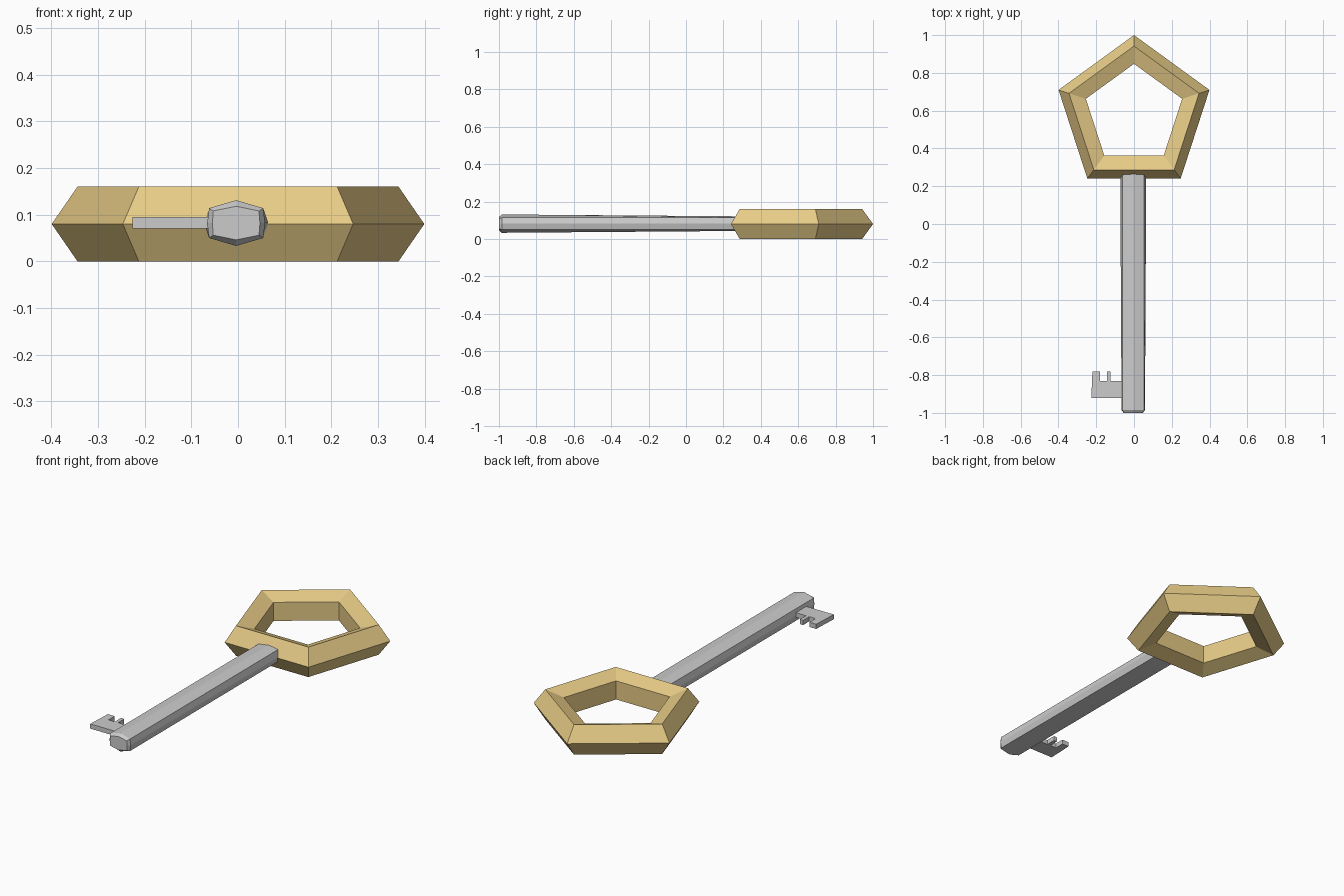
import bpy, bmesh, math

if "Cube" in bpy.data.objects:
    bpy.data.objects.remove(bpy.data.objects["Cube"])

MID_Z = 0.08


def mesh_object(name, bm):
    bmesh.ops.recalc_face_normals(bm, faces=bm.faces)
    mesh = bpy.data.meshes.new(name)
    bm.to_mesh(mesh)
    bm.free()
    obj = bpy.data.objects.new(name, mesh)
    bpy.context.collection.objects.link(obj)
    return obj


# Handle: five-sided ring with a five-sided section
bpy.ops.mesh.primitive_torus_add(major_segments=5, minor_segments=5,
                                 major_radius=0.336, minor_radius=0.084,
                                 location=(0, 0.58, MID_Z),
                                 rotation=(0, 0, math.pi / 2))
bow = bpy.context.object
bow.name = "handle_ring"
gold = bpy.data.materials.new("gold")
gold.diffuse_color = (0.8, 0.6, 0.24, 1)
gold.use_nodes = True
gold.node_tree.nodes["Principled BSDF"].inputs["Base Color"].default_value = gold.diffuse_color
bow.data.materials.append(gold)

# Shaft: faceted loft that gets wider and flatter toward the handle
# each station: y, top half height, shoulder x, shoulder z, side half width
stations = [(-1.0, 0.036, 0.049, 0.026, 0.051),
            (-0.985, 0.049, 0.058, 0.032, 0.062),
            (0.30, 0.039, 0.057, 0.032, 0.069)]
bm = bmesh.new()
rings = []
for y, top, sx, sz, side in stations:
    section = [(0, top), (sx, sz), (side, 0), (sx, -sz),
               (0, -top), (-sx, -sz), (-side, 0), (-sx, sz)]
    rings.append([bm.verts.new((x - 0.004, y, z + MID_Z + 0.002))
                  for x, z in section])
for a, b in zip(rings, rings[1:]):
    for i in range(8):
        j = (i + 1) % 8
        bm.faces.new((a[i], a[j], b[j], b[i]))
bm.faces.new(rings[0])
bm.faces.new(rings[-1])
mesh_object("shaft", bm)

# Bit: flat plate with a wide and a narrow tooth, extruded upward
outline = [(-0.03, -0.92), (-0.226, -0.92), (-0.22, -0.78), (-0.18, -0.78),
           (-0.18, -0.832), (-0.143, -0.832), (-0.143, -0.78),
           (-0.124, -0.78), (-0.124, -0.832), (-0.03, -0.832)]
bm = bmesh.new()
face = bm.faces.new([bm.verts.new((x, y, 0.07)) for x, y in outline])
ext = bmesh.ops.extrude_face_region(bm, geom=[face], use_keep_orig=True)
bmesh.ops.translate(bm, vec=(0, 0, 0.025),
                    verts=[v for v in ext["geom"]
                           if isinstance(v, bmesh.types.BMVert)])
mesh_object("key_bit", bm)
